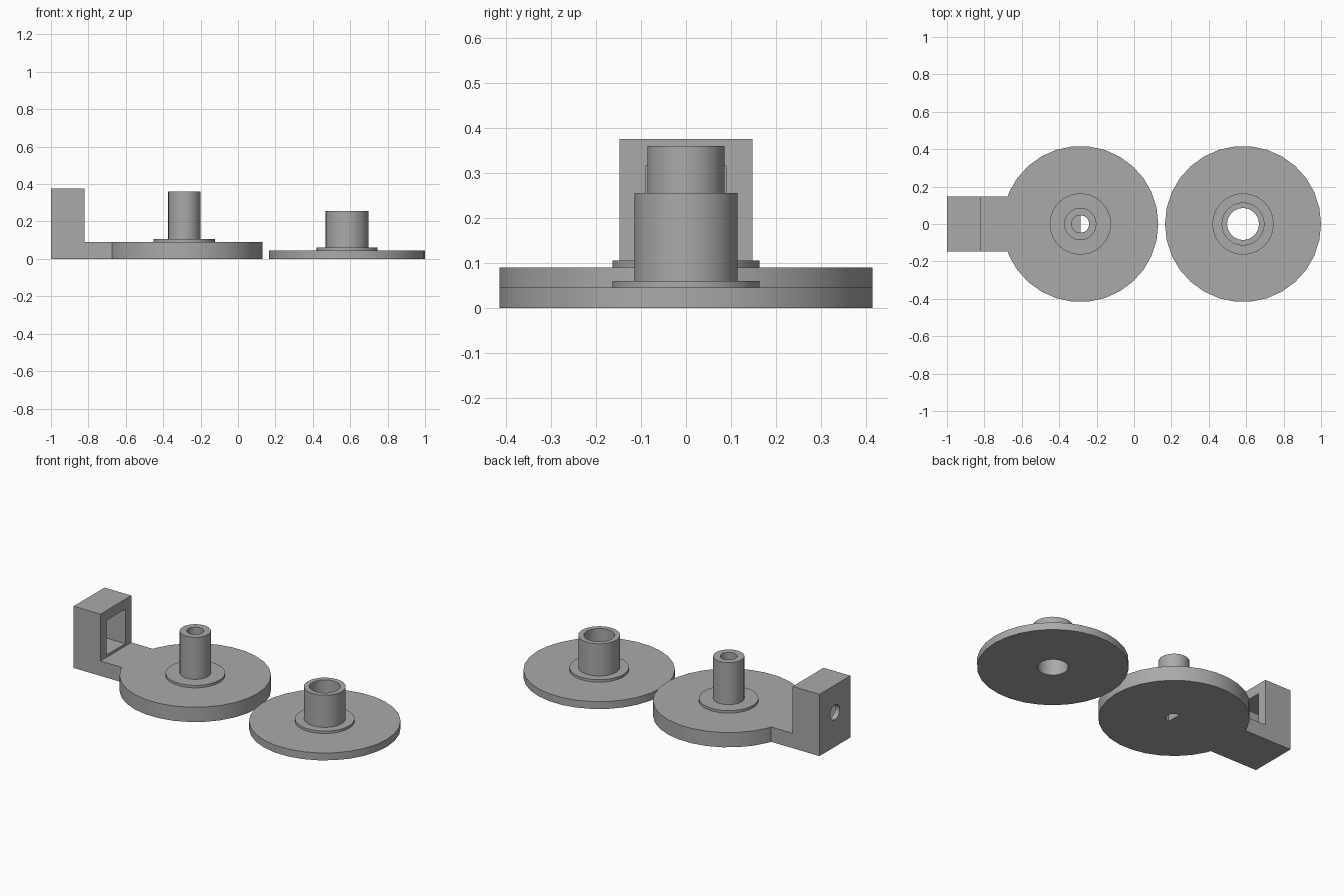
import bpy, bmesh
from math import radians, pi, cos, sin
from mathutils import Matrix, Vector

if "Cube" in bpy.data.objects:
    bpy.data.objects.remove(bpy.data.objects["Cube"], do_unlink=True)

grey = bpy.data.materials.new("plain grey")
grey.use_nodes = True
colour = (0.4, 0.4, 0.4, 1)
grey.diffuse_color = colour
grey.node_tree.nodes["Principled BSDF"].inputs["Base Color"].default_value = colour

SIDES = 30


def finish(name, bm):
    bmesh.ops.recalc_face_normals(bm, faces=bm.faces)
    mesh = bpy.data.meshes.new(name)
    bm.to_mesh(mesh)
    bm.free()
    mesh.materials.append(grey)
    obj = bpy.data.objects.new(name, mesh)
    bpy.context.collection.objects.link(obj)
    return obj


def lathe(name, x, profile, closed):
    """Turn a radius/height profile about a vertical axis at x."""
    bm = bmesh.new()
    verts = [bm.verts.new((x + r, 0, z)) for r, z in profile]
    edges = [bm.edges.new(pair) for pair in zip(verts, verts[1:])]
    if closed:
        edges.append(bm.edges.new((verts[-1], verts[0])))
    bmesh.ops.spin(bm, geom=verts + edges, cent=(x, 0, 0), axis=(0, 0, 1),
                   angle=2 * pi, steps=SIDES, use_merge=False)
    bmesh.ops.remove_doubles(bm, verts=bm.verts, dist=0.0001)
    return finish(name, bm)


def box(name, low, high):
    low, high = Vector(low), Vector(high)
    bm = bmesh.new()
    bmesh.ops.create_cube(bm, size=1, matrix=Matrix.Translation((low + high) / 2)
                          @ Matrix.Diagonal((*(high - low), 1)))
    return finish(name, bm)


def prism(name, points, direction):
    bm = bmesh.new()
    face = bm.faces.new([bm.verts.new(p) for p in points])
    moved = bmesh.ops.extrude_face_region(bm, geom=[face], use_keep_orig=True)["geom"]
    bmesh.ops.translate(bm, vec=direction,
                        verts=[g for g in moved if isinstance(g, bmesh.types.BMVert)])
    return finish(name, bm)


def combine(target, tool, operation):
    """Apply a boolean and discard the tool."""
    bpy.context.view_layer.objects.active = target
    mod = target.modifiers.new("boolean", "BOOLEAN")
    mod.operation, mod.object, mod.solver = operation, tool, "EXACT"
    bpy.ops.object.modifier_apply(modifier=mod.name)
    bpy.data.objects.remove(tool, do_unlink=True)


def smooth(obj):
    bpy.ops.object.select_all(action="DESELECT")
    obj.select_set(True)
    bpy.context.view_layer.objects.active = obj
    bpy.ops.object.shade_smooth_by_angle(angle=radians(30))


# Base disc with flange, post and blind bore
base_x, half_width, thick = -0.287, 0.148, 0.09
base = lathe("base_with_post", base_x,
             [(0, 0), (0.417, 0), (0.417, thick), (0.164, thick), (0.164, 0.105),
              (0.086, 0.105), (0.086, 0.36), (0.047, 0.36), (0.047, thick), (0, thick)],
             False)

# L-shaped arm and upright bracket
outline = [(-1, 0), (-0.6, 0), (-0.6, thick), (-0.82, thick), (-0.82, 0.375), (-1, 0.375)]
arm = prism("bracket_arm", [(x, -half_width, z) for x, z in outline], (0, 2 * half_width, 0))
combine(base, arm, "UNION")

# Rectangular pocket in the bracket, with a round hole through its back wall
combine(base, box("pocket_cutter", (-0.97, -0.09, 0.105), (-0.7, 0.09, 0.315)), "DIFFERENCE")
ring = [2 * pi * i / SIDES for i in range(SIDES)]
hole = prism("hole_cutter", [(-1.1, 0.045 * cos(a), 0.21 + 0.045 * sin(a)) for a in ring],
             (0.2, 0, 0))
combine(base, hole, "DIFFERENCE")

# Half-round shaft opening through the floor
arc = [pi * (i / 15 - 0.5) for i in range(16)]
slot = prism("shaft_cutter",
             [(base_x + 0.0469 * cos(a), 0.0469 * sin(a), -0.05) for a in arc], (0, 0, 0.2))
combine(base, slot, "DIFFERENCE")
smooth(base)

# Loose disc with flange and open sleeve
cover = lathe("disc_with_sleeve", 0.583,
              [(0.085, 0), (0.417, 0), (0.417, 0.045), (0.164, 0.045), (0.164, 0.06),
               (0.115, 0.06), (0.115, 0.255), (0.085, 0.255)], True)
smooth(cover)
